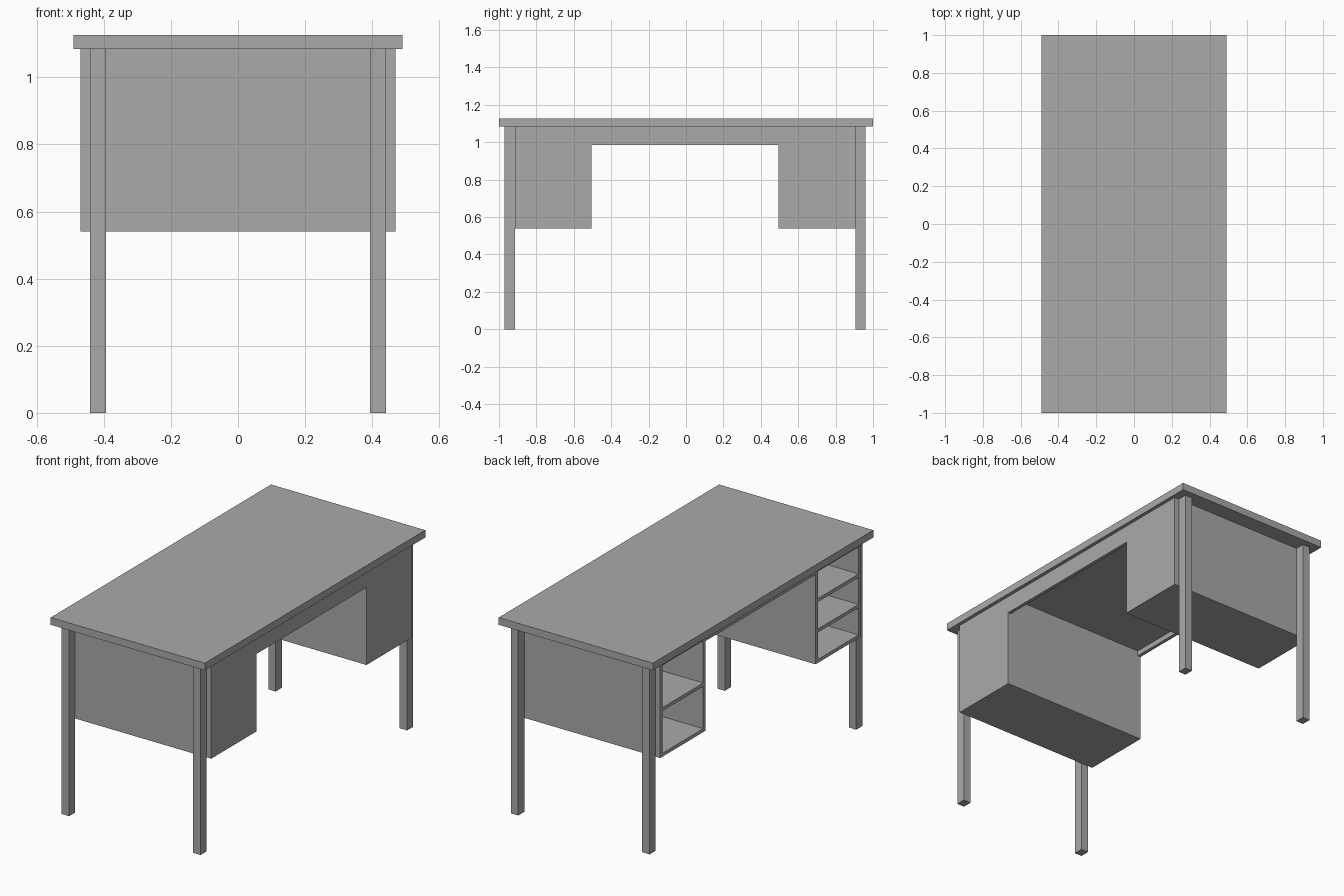
import bpy

cube = bpy.data.objects.get("Cube")
if cube:
    bpy.data.objects.remove(cube, do_unlink=True)

GREY = (0.4, 0.4, 0.4, 1.0)
mat = bpy.data.materials.new("plain grey")
mat.use_nodes = True
mat.diffuse_color = GREY
mat.node_tree.nodes["Principled BSDF"].inputs["Base Color"].default_value = GREY


def box(name, x, y, z):
    """Axis-aligned board spanning the given (low, high) ranges."""
    spans = (sorted(x), sorted(y), sorted(z))
    bpy.ops.mesh.primitive_cube_add(size=1)
    ob = bpy.context.object
    ob.name = name
    ob.data.name = name
    for v in ob.data.vertices:
        v.co = [lo + (c + 0.5) * (hi - lo) for c, (lo, hi) in zip(v.co, spans)]
    ob.data.materials.append(mat)
    return ob


TOP, UNDER, FLOOR = 1.127, 1.085, 0.54   # tabletop faces, cabinet underside
SIDE = 0.47                              # half depth of the cabinets
T = 0.02                                 # board thickness
MID = -0.005                             # centre of the base along y
INNER, OUTER, LEG = 0.5, 0.91, 0.965     # distances from that centre

# Tabletop
box("tabletop", (-0.49, 0.49), (-1, 1), (UNDER, TOP))

# Legs outside the cabinet ends
for end, s in (("front", -1), ("back", 1)):
    for side, m in (("left", 1), ("right", -1)):
        box(f"{end}_{side}_leg", (m * 0.394, m * 0.441),
            (MID + s * OUTER, MID + s * LEG), (0, UNDER))


def cabinet(name, s, bays):
    """Open-fronted shelf cabinet, open towards -x."""
    a, b = MID + s * INNER, MID + s * OUTER
    box(name + "_inner_side", (-SIDE, SIDE), (a, a + s * T), (FLOOR, UNDER))
    box(name + "_outer_side", (-SIDE, SIDE), (b - s * T, b), (FLOOR, UNDER))
    y = (a + s * T, b - s * T)
    box(name + "_back_panel", (SIDE - T, SIDE), y, (FLOOR, UNDER))
    x = (-SIDE, SIDE - T)
    box(name + "_bottom", x, y, (FLOOR, FLOOR + T))
    box(name + "_top", x, y, (UNDER - T, UNDER))
    step = (UNDER - FLOOR - T) / bays
    for i in range(1, bays):
        z = FLOOR + i * step
        box(f"{name}_shelf_{i}", x, y, (z, z + T))


cabinet("front_cabinet", -1, 3)
cabinet("back_cabinet", 1, 2)

# Boards joining the cabinets under the tabletop
span = (MID - INNER, MID + INNER)
box("modesty_panel", (SIDE - T, SIDE), span, (0.985, UNDER))
box("knee_rail", (-SIDE, -SIDE + T), span, (UNDER - 0.03, UNDER))
